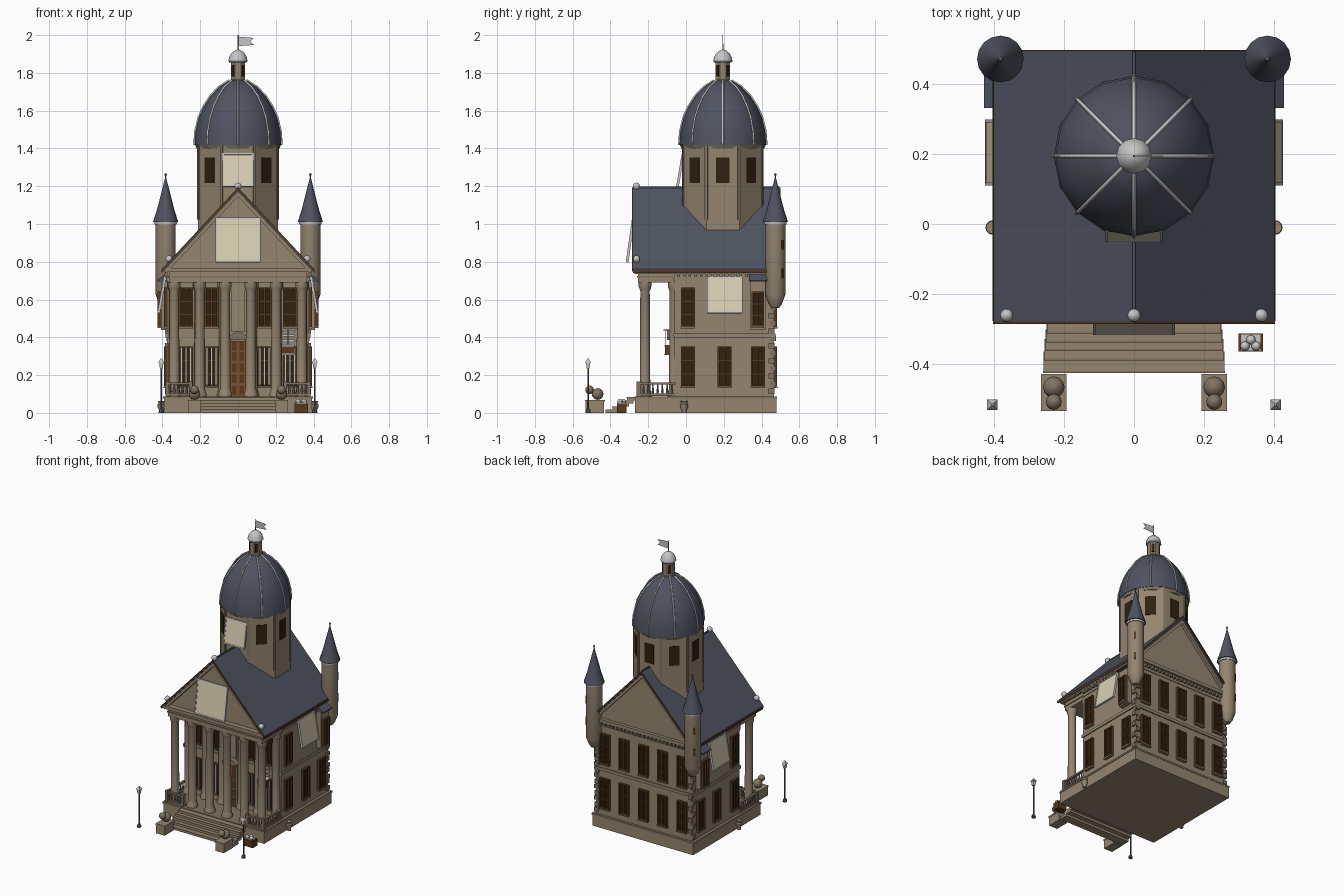
import bpy, bmesh
from math import pi, cos, sin, radians
from mathutils import Matrix, Vector

cube = bpy.data.objects.get("Cube")
if cube:
    bpy.data.objects.remove(cube, do_unlink=True)

def material(name, r, g, b):
    m = bpy.data.materials.new(name)
    m.use_nodes = True
    m.diffuse_color = (r, g, b, 1)
    m.node_tree.nodes["Principled BSDF"].inputs["Base Color"].default_value = (r, g, b, 1)
    return m

STONE = material("stone", .3, .235, .163)
TRIM = material("dark stone", .22, .175, .122)
SLATE = material("slate blue", .078, .087, .118)
CREAM = material("cream", .7, .62, .45)
PALE = material("pale grey", .56, .56, .56)
IRON = material("iron grey", .1, .1, .1)
WOOD = material("brown wood", .095, .04, .012)
DARK = material("dark glass", .028, .015, .005)
TAN = material("tan wood", .19, .085, .03)

def finish(name, mat, bm, smooth=False):
    bmesh.ops.recalc_face_normals(bm, faces=bm.faces)
    me = bpy.data.meshes.new(name)
    bm.to_mesh(me)
    bm.free()
    me.materials.append(mat)
    if smooth:
        me.shade_smooth()
        me.set_sharp_from_angle(angle=radians(35))
    ob = bpy.data.objects.new(name, me)
    bpy.context.collection.objects.link(ob)
    return ob

def boxes(name, mat, items, frame=Matrix()):
    """One object made of boxes, each given as (centre, size)."""
    bm = bmesh.new()
    for c, s in items:
        bmesh.ops.create_cube(bm, size=1, matrix=frame @ Matrix.Translation(c) @ Matrix.Diagonal((*s, 1)))
    return finish(name, mat, bm)

def span(name, mat, x, y, z):
    """Box from ranges; a single x number means symmetric."""
    x = x if isinstance(x, tuple) else (-x, x)
    r = (x, y, z)
    return boxes(name, mat, [([sum(a) / 2 for a in r], [a[1] - a[0] for a in r])])

def lathe(name, mat, profile, spots, seg=16, turn=0, smooth=True):
    """Revolve (radius, z) points at every spot."""
    bm = bmesh.new()
    for spot in spots:
        rings = [[bm.verts.new(Vector(spot) + Vector((r * cos(turn + 2 * pi * i / seg),
                  r * sin(turn + 2 * pi * i / seg), z))) for i in range(seg)] for r, z in profile]
        for a, b in zip(rings, rings[1:]):
            for i in range(seg):
                j = (i + 1) % seg
                bm.faces.new((a[i], a[j], b[j], b[i]))
        bm.faces.new(rings[0][::-1])
        bm.faces.new(rings[-1])
    return finish(name, mat, bm, smooth)

def ball(r, z, n=6):
    return [(max(r * sin(pi * i / n), .0004), z - r * cos(pi * i / n)) for i in range(n + 1)]

def prism(name, mat, outline, y0, y1):
    """Extrude an (x, z) outline along y."""
    bm = bmesh.new()
    a, b = ([bm.verts.new((x, y, z)) for x, z in outline] for y in (y0, y1))
    bm.faces.new(a)
    bm.faces.new(b[::-1])
    for i in range(len(a)):
        j = (i + 1) % len(a)
        bm.faces.new((a[i], b[i], b[j], a[j]))
    return finish(name, mat, bm)

def chevron(half, eave, ridge, t):
    return [(-half, eave), (0, ridge), (half, eave), (half, eave - t), (0, ridge - t), (-half, eave - t)]

def place(x, y, z, turn=0, tilt=0):
    return Matrix.Translation((x, y, z)) @ Matrix.Rotation(turn, 4, "Z") @ Matrix.Rotation(tilt, 4, "X")

def window(frame, w=.064, h=.2, name="window"):
    boxes(name + "_glass", DARK, [((0, 0, 0), (w, .012, h))], frame)
    sides = [((s * w / 2, -.006, 0), (.01, .02, h + .009)) for s in (-1, 1)]
    bars = [((0, -.006, z * h), (w, .016, .009)) for z in (-.5, .5)]
    bars += [((0, -.006, z * h), (w, .014, .005)) for z in (-.2, .15)]
    boxes(name + "_frame", WOOD, sides + bars + [((0, -.006, 0), (.01, .018, h))], frame)
    boxes(name + "_sill", TRIM, [((0, -.008, -h / 2 - .01), (w + .012, .02, .008))], frame)

def sign_panel(name, w, h, frame):
    boxes(name, CREAM, [((0, 0, 0), (w, .008, h))], frame)
    edges = [((s * w / 2, 0, 0), (.008, .014, h + .008)) for s in (-1, 1)]
    edges += [((0, 0, s * h / 2), (w, .014, .008)) for s in (-1, 1)]
    boxes(name + "_border", PALE, edges, frame)

# Main block, plinth and courses
span("plinth", STONE, .392, (-.27, .48), (0, .08))
span("plinth_edge", TRIM, .396, (-.273, .482), (.076, .088))
span("walls", STONE, .375, (-.06, .465), (.08, .755))
span("string_course", STONE, .383, (-.066, .473), (.4, .42))
span("frieze_course", STONE, .38, (-.066, .47), (.7, .715))
span("entablature", STONE, .365, (-.255, -.05), (.69, .755))
span("architrave_band", TRIM, .37, (-.26, -.05), (.717, .725))
span("cornice", STONE, .388, (-.275, .487), (.745, .768))
teeth = [((-.36 + i * .03, .472, .732), (.014, .02, .022)) for i in range(25)]
teeth += [((s * .38, -.04 + i * .03, .732), (.02, .014, .022)) for s in (-1, 1) for i in range(17)]
boxes("dentils", TRIM, teeth)
boxes("quoins", TRIM, [((s * (.371 - .008 * (i % 2)), .461 - .008 * ((i + 1) % 2), .115 + i * .04), (.03, .03, .028))
                       for s in (-1, 1) for i in range(15)])

# Gable roof with pediments
prism("attic_gable", STONE, [(-.375, .76), (0, 1.165), (.375, .76)], -.24, .465)
prism("roof", SLATE, chevron(.403, .762, 1.194, .022), -.28, .495)
prism("raking_cornice", STONE, chevron(.385, .766, 1.175, .03), -.272, .485)
prism("front_rake_board", WOOD, chevron(.404, .76, 1.192, .012), -.286, -.279)
prism("back_rake_board", WOOD, chevron(.404, .76, 1.192, .012), .494, .499)
boxes("eave_boards", WOOD, [((s * .402, .107, .75), (.006, .77, .014)) for s in (-1, 1)])
span("ridge_cap", SLATE, .004, (-.28, .495), (1.18, 1.198))
lathe("roof_finials", PALE, [(.008, -.035), (.008, -.015)] + ball(.019, 0)[1:],
      [(-.365, -.262, .815), (0, -.262, 1.2), (.365, -.262, .815)], 10)

# Portico columns and balustrade
column = [(.037, .085), (.037, .1), (.031, .115), (.028, .13), (.025, .645), (.029, .655), (.034, .672), (.034, .692)]
lathe("portico_columns", STONE, column, [((i - 2.5) * .135, -.217, 0) for i in range(6)])
lathe("wall_columns", STONE, column, [(s * x, -.062, 0) for s in (-1, 1) for x in (.34, .205, .075)])
rails = [((s * .375, -.15, z), (.016, .19, .012)) for s in (-1, 1) for z in (.096, .155)]
rails += [((s * .315, -.25, z), (.13, .016, .012)) for s in (-1, 1) for z in (.096, .155)]
rails += [((s * x, -.25, .125), (.02, .024, .08)) for s in (-1, 1) for x in (.25, .375)]
boxes("balustrade_rails", TRIM, rails)
spots = [(s * .375, -.225 + i * .025, .125) for s in (-1, 1) for i in range(7)]
spots += [(s * (.272 + i * .022), -.25, .125) for s in (-1, 1) for i in range(5)]
lathe("balusters", TRIM, [(.004, -.03), (.008, -.012), (.004, .012), (.005, .03)], spots, 6)

# Entrance steps as overlapping slabs
for i, y in enumerate((-.312, -.338, -.362, -.39, -.425)):
    top = .083 - .0165 * i
    span("step", STONE, .248 + .003 * i, (y, y + .06), (top - .017, top))
    span("step_nosing", TRIM, .249 + .003 * i, (y - .002, y + .004), (top - .004, top + .001))

# Door with hood
span("door", TAN, .04, (-.075, -.055), (.085, .38))
boxes("door_panels", WOOD, [((s * .019, -.076, z), (.024, .006, .045)) for s in (-1, 1) for z in (.12, .18, .24, .3, .352)])
boxes("door_handles", PALE, [((s * .016, -.08, .268), (.009, .006, .009)) for s in (-1, 1)])
boxes("door_surround", STONE, [((s * .046, -.07, .235), (.012, .03, .3)) for s in (-1, 1)])
prism("door_hood", TRIM, [(-.056, .385), (-.056, .4), (0, .435), (.056, .4), (.056, .385)], -.1, -.055)
span("door_bay", STONE, .036, (-.072, -.05), (.43, .69))

# Windows on every storey
for x in (-.275, -.14, .14, .275):
    window(place(x, -.062, .56))
    window(place(x, -.062, .247))
    boxes("window_grille", PALE, [((x + d, -.08, .247), (.008, .008, .2)) for d in (-.022, 0, .022)])
for z in (.56, .247):
    for i in range(5):
        window(place((i - 2) * .15, .467, z, pi))
for s in (-1, 1):
    for y, z in ((.01, .56), (.01, .247), (.205, .247), (.38, .247)):
        window(place(s * .377, y, z, s * pi / 2))
    # Oriel with slate hood
    span("oriel", STONE, (min(s * .37, s * .408), max(s * .37, s * .408)), (.338, .422), (.44, .695))
    window(place(s * .409, .38, .55, s * pi / 2), .056, .175, "oriel_window")
    prism("oriel_hood", SLATE, [(s * .37, .695), (s * .43, .695), (s * .43, .702), (s * .385, .735), (s * .37, .735)], .333, .43)
    sign_panel("side_panel", .18, .188, place(s * .403, .205, .625, s * pi / 2, -.17))

# Tilted front panels
sign_panel("pediment_panel", .228, .23, place(0, -.295, .915, 0, -.14))
sign_panel("drum_panel", .156, .17, place(0, -.03, 1.286, 0, -.17))

# Corner turrets at the back
turrets = [(s * .383, .473, 0) for s in (-1, 1)]
lathe("turret", STONE, [(.02, .555), (.034, .575), (.053, .625), (.053, 1.005)], turrets, 16)
lathe("turret_collar", PALE, [(.058, .998), (.06, 1.012)], turrets)
lathe("turret_roof", SLATE, [(.067, 1.01), (.046, 1.075), (.003, 1.245)], turrets)
lathe("turret_finial", IRON, [(.003, 1.23), (.003, 1.25)] + ball(.007, 1.262)[1:], turrets, 8)
for s in (-1, 1):
    boxes("turret_slits", WOOD, [((0, -.053, z), (.014, .006, .05)) for z in (.74, .89)],
          place(s * .383, .473, 0, s * pi / 4 * 3))

# Octagonal drum
centre = [(0, .195, 0)]
lathe("drum", STONE, [(.228, .9), (.228, 1.42)], centre, 8, pi / 8, False)
lathe("drum_cornice", TRIM, [(.22, 1.4), (.228, 1.42)], centre, 16, 0, False)
for i in range(8):
    frame = place(0, .195, 0, i * pi / 4)
    boxes("drum_window", DARK, [((0, -.21, 1.285), (.07, .008, .136))], frame)
    boxes("drum_pilaster", TRIM, [((0, -.224, 1.22), (.016, .014, .39))], frame @ Matrix.Rotation(pi / 8, 4, "Z"))

# Dome with ribs
dome = [(.23, 1.418), (.225, 1.49), (.207, 1.565), (.182, 1.62), (.145, 1.678), (.1, 1.725), (.045, 1.76)]
lathe("dome", SLATE, dome, centre)
ribs = bpy.data.curves.new("dome_ribs", "CURVE")
ribs.dimensions = "3D"
ribs.bevel_depth = .0055
ribs.bevel_resolution = 1
for i in range(8):
    sp = ribs.splines.new("POLY")
    sp.points.add(len(dome) - 1)
    for p, (r, z) in zip(sp.points, dome):
        p.co = ((r + .002) * cos(i * pi / 4), .195 + (r + .002) * sin(i * pi / 4), z + .001, 1)
ribs.materials.append(PALE)
bpy.context.collection.objects.link(bpy.data.objects.new("dome_ribs", ribs))

# Lantern, cap and flag
lathe("lantern", STONE, [(.044, 1.745), (.044, 1.762), (.041, 1.765), (.041, 1.86)], centre, 8, pi / 8, False)
for i in range(4):
    boxes("lantern_opening", DARK, [((0, -.038, 1.812), (.018, .006, .06))], place(0, .195, 0, i * pi / 2 + pi / 4))
lathe("lantern_cap", PALE, [(.046, 1.855), (.051, 1.862), (.047, 1.882), (.036, 1.903), (.018, 1.918), (.003, 1.924)], centre, 12)
lathe("flag_pole", IRON, [(.003, 1.92), (.002, 2)], centre, 6)
prism("flag", PALE, [(0, 1.992), (.085, 1.985), (.065, 1.966), (.085, 1.948), (0, 1.942)], .194, .196)

# Stair pedestals with seated statues
for s in (-1, 1):
    boxes("pedestal", STONE, [((s * .23, -.483, .03), (.066, .1, .06))])
    boxes("pedestal_cap", STONE, [((s * .23, -.483, .064), (.072, .106, .01))])
lathe("statue_bodies", TRIM, ball(.031, .1), [(s * .23, -.468, 0) for s in (-1, 1)], 12)
lathe("statue_heads", TRIM, ball(.023, .122), [(s * .23, -.51, 0) for s in (-1, 1)], 12)
lathe("urns", STONE, [(.013, 0), (.012, .012), (.02, .03), (.021, .045), (.015, .052), (.019, .064)],
      [(s * .405, -.01, 0) for s in (-1, 1)], 12)

# Street lamps
lamps = [(s * .406, -.518, 0) for s in (-1, 1)]
lathe("lamp_post", IRON, [(.014, 0), (.013, .015), (.005, .025), (.004, .235), (.01, .238)], lamps, 8)
lathe("lamp_glass", PALE, [(.011, .236), (.016, .266)], lamps, 4, pi / 4, False)
lathe("lamp_cap", PALE, [(.021, .265), (.019, .27), (.004, .288)], lamps, 4, pi / 4, False)

# Planter crate and hanging sign
span("crate", WOOD, (.3, .37), (-.365, -.314), (0, .05))
span("crate_lining", PALE, (.307, .363), (-.362, -.317), (.04, .054))
lathe("crate_contents", PALE, ball(.014, .06), [(.318, -.35, 0), (.35, -.35, 0), (.335, -.332, 0)], 8)
boxes("sign_bracket", IRON, [((.265, -.09, .44), (.005, .06, .005)), ((.265, -.11, .4), (.004, .004, .08))])
boxes("hanging_sign", WOOD, [((.265, -.09, .333), (.07, .044, .05))])
boxes("hanging_sign_boards", PALE, [((.265, -.09, z), (.066, .05, .008)) for z in (.31, .356)])
boxes("shop_boards", PALE, [((.265, -.08, z), (.066, .008, .012)) for z in (.382, .41, .434)])
